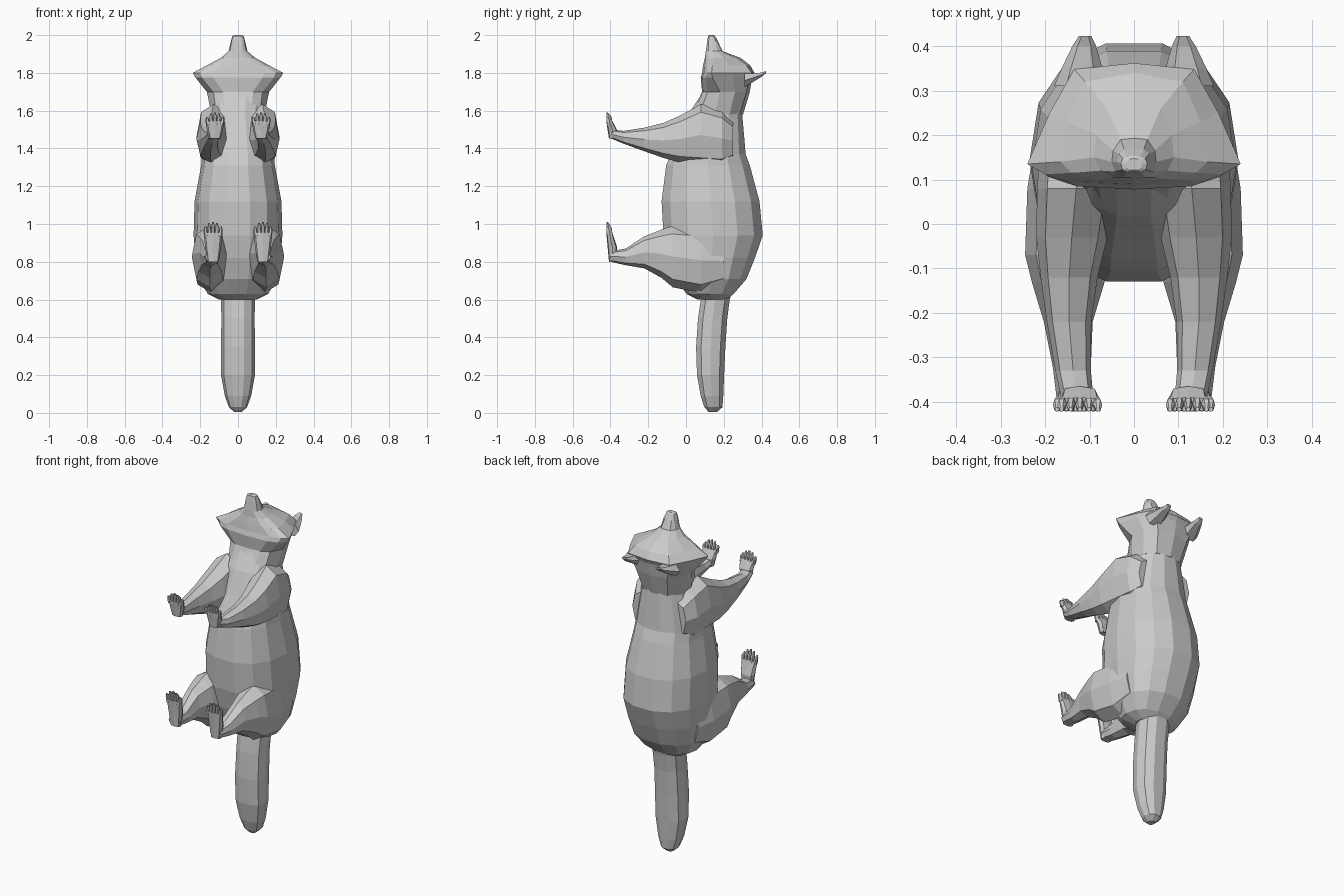
import bpy, bmesh, math
from mathutils import Vector

fur = bpy.data.materials.new("grey_fur")
fur.diffuse_color = (0.6, 0.6, 0.6, 1)


def loft(name, rings):
    """Skin a list of equal-length point rings, closing both ends."""
    bm = bmesh.new()
    vs = [[bm.verts.new(p) for p in r] for r in rings]
    n = len(vs[0])
    for a, b in zip(vs, vs[1:]):
        for i in range(n):
            j = (i + 1) % n
            bm.faces.new((a[i], a[j], b[j], b[i]))
    bm.faces.new(vs[0])
    bm.faces.new(vs[-1])
    bmesh.ops.recalc_face_normals(bm, faces=bm.faces)
    me = bpy.data.meshes.new(name)
    bm.to_mesh(me)
    bm.free()
    me.materials.append(fur)
    ob = bpy.data.objects.new(name, me)
    bpy.context.collection.objects.link(ob)
    return ob


def oval(n, c1, r1, c2, r2, power=2.3):
    """Rounded outline in two coordinates."""
    pts = []
    for i in range(n):
        a = 2 * math.pi * i / n
        c, s = math.cos(a), math.sin(a)
        f = lambda v: math.copysign(abs(v) ** (2 / power), v)
        pts.append((c1 + r1 * f(c), c2 + r2 * f(s)))
    return pts


def stack_z(rows, n, power=2.3):
    """Rings from rows of (z, centre x, half width, y front, y back)."""
    return [[(x, y, z) for x, y in oval(n, cx, hx, (a + b) / 2, (b - a) / 2, power)]
            for z, cx, hx, a, b in rows]


def stack_y(rows, n):
    """Rings from rows of (y, centre x, half width, z low, z high)."""
    return [[(x, y, z) for x, z in oval(n, cx, hx, (a + b) / 2, (b - a) / 2)]
            for y, cx, hx, a, b in rows]


def mirrored(ob):
    """Bake a copy on the other side of x = 0."""
    m = ob.modifiers.new("mirror", 'MIRROR')
    m.use_axis[0] = True
    return ob


# Torso, from rump to neck
loft("torso", stack_z([
    (0.60, 0, 0.10, 0.06, 0.22), (0.63, 0, 0.16, 0.00, 0.255),
    (0.71, 0, 0.205, -0.06, 0.325), (0.82, 0, 0.225, -0.10, 0.37),
    (0.94, 0, 0.235, -0.125, 0.412), (1.12, 0, 0.23, -0.135, 0.395),
    (1.31, 0, 0.195, -0.11, 0.343), (1.37, 0, 0.19, -0.085, 0.32),
    (1.46, 0, 0.17, -0.04, 0.312), (1.59, 0, 0.14, 0.015, 0.30),
    (1.68, 0, 0.145, 0.075, 0.32)], 14))

# Neck, cheeks, face and snout, as half outlines
HEAD = [
    (1.58, [(0, .03), (.07, .035), (.115, .07), (.14, .15), (.13, .23), (.08, .285), (0, .302)]),
    (1.70, [(0, .085), (.08, .09), (.13, .115), (.165, .18), (.15, .26), (.10, .32), (0, .338)]),
    (1.775, [(0, .078), (.13, .085), (.19, .105), (.225, .14), (.18, .25), (.13, .335), (0, .35)]),
    (1.80, [(0, .085), (.14, .095), (.20, .112), (.24, .135), (.19, .25), (.135, .348), (0, .362)]),
    (1.84, [(0, .09), (.09, .10), (.14, .115), (.165, .14), (.15, .23), (.11, .32), (0, .34)]),
    (1.88, [(0, .10), (.05, .105), (.075, .12), (.09, .15), (.085, .2), (.06, .26), (0, .288)]),
    (1.915, [(0, .105), (.025, .105), (.043, .118), (.05, .14), (.047, .165), (.03, .19), (0, .193)]),
    (1.965, [(0, .112), (.02, .112), (.034, .12), (.038, .14), (.034, .158), (.022, .168), (0, .17)]),
    (1.995, [(0, .117), (.016, .117), (.026, .122), (.03, .136), (.025, .147), (.015, .152), (0, .154)]),
    (2.0, [(0, .122), (.01, .122), (.016, .126), (.018, .136), (.015, .142), (.01, .146), (0, .147)])]
loft("head", [[(x, y, z) for x, y in h] + [(-x, y, z) for x, y in h[-2:0:-1]] for z, h in HEAD])

# Ears
mirrored(loft("ears", stack_y([
    (0.31, 0.12, 0.06, 1.72, 1.80), (0.35, 0.117, 0.046, 1.745, 1.80),
    (0.40, 0.112, 0.027, 1.778, 1.803), (0.423, 0.11, 0.014, 1.797, 1.81)], 6)))

# Tail
loft("tail", stack_z([
    (0.005, 0, 0.02, 0.12, 0.165), (0.03, 0, 0.048, 0.095, 0.195),
    (0.09, 0, 0.07, 0.075, 0.20), (0.20, 0, 0.09, 0.055, 0.205),
    (0.35, 0, 0.09, 0.05, 0.212), (0.50, 0, 0.088, 0.06, 0.222),
    (0.60, 0, 0.09, 0.075, 0.235), (0.66, 0, 0.09, 0.08, 0.25)], 10))

# Front and hind legs, running forward out of the torso
mirrored(loft("front_legs", stack_y([
    (0.25, 0.11, 0.065, 1.34, 1.54), (0.19, 0.125, 0.085, 1.305, 1.60),
    (0.08, 0.13, 0.088, 1.308, 1.635), (-0.03, 0.14, 0.08, 1.325, 1.575),
    (-0.12, 0.146, 0.064, 1.35, 1.535), (-0.22, 0.146, 0.05, 1.385, 1.51),
    (-0.33, 0.137, 0.04, 1.425, 1.493), (-0.395, 0.127, 0.036, 1.452, 1.50)], 8)))
mirrored(loft("hind_legs", stack_y([
    (0.20, 0.13, 0.09, 0.68, 0.93), (0.08, 0.14, 0.10, 0.635, 0.98),
    (-0.07, 0.15, 0.095, 0.665, 0.99), (-0.13, 0.148, 0.082, 0.715, 0.97),
    (-0.22, 0.148, 0.055, 0.765, 0.935), (-0.32, 0.14, 0.043, 0.782, 0.87),
    (-0.40, 0.135, 0.038, 0.80, 0.855)], 8)))


def paw(name, cx, heel, palm, tip):
    """Upturned sole with five toes."""
    mid = (heel + palm) / 2
    mirrored(loft(name + "_paws", stack_z([
        (heel, cx, 0.03, -0.408, -0.37), (mid, cx, 0.042, -0.415, -0.365),
        (palm, cx, 0.05, -0.422, -0.39)], 8, 3)))
    for i in range(5):
        k = i - 2
        x, top = cx + 0.0205 * k, tip - 0.006 * k * k
        mirrored(loft(f"{name}_toe_{i + 1}", stack_z([
            (palm - 0.02, cx + 0.018 * k, 0.011, -0.421, -0.385),
            ((palm + top) / 2, x, 0.0095, -0.422, -0.392),
            (top, x, 0.005, -0.422, -0.412)], 6)))


paw("front", 0.122, 1.452, 1.545, 1.59)
paw("hind", 0.132, 0.80, 0.955, 1.01)
